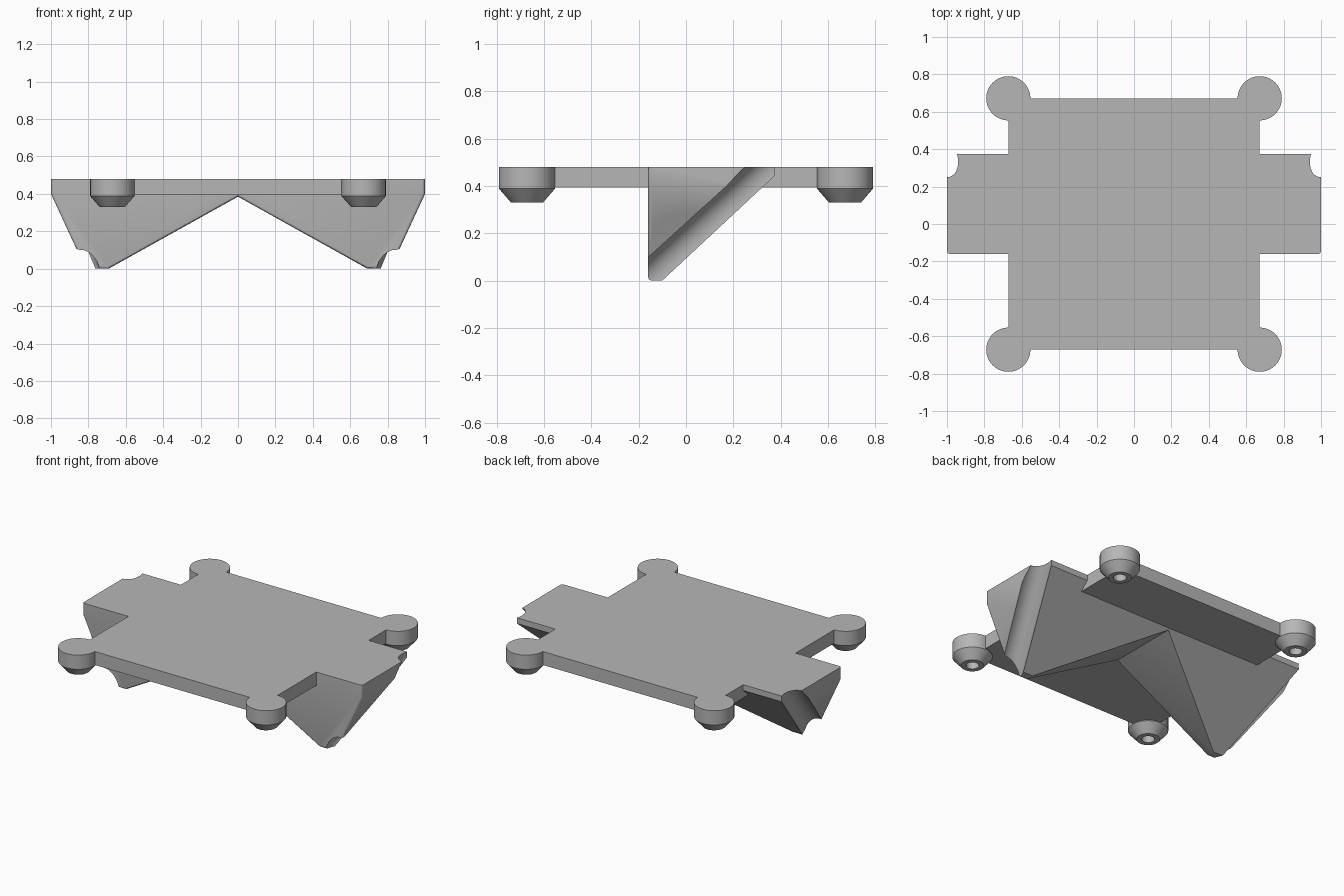
import bpy, bmesh
from math import radians, tau
from mathutils import Vector, Matrix

cube = bpy.data.objects.get("Cube")
if cube:
    bpy.data.objects.remove(cube, do_unlink=True)

TOP, HALF = 0.48, 0.672

grey = bpy.data.materials.new("plain_grey")
grey.use_nodes = True
colour = (0.47, 0.47, 0.47, 1)
grey.diffuse_color = colour
grey.node_tree.nodes["Principled BSDF"].inputs["Base Color"].default_value = colour


def make(name, bm):
    bmesh.ops.recalc_face_normals(bm, faces=bm.faces[:])
    mesh = bpy.data.meshes.new(name)
    bm.to_mesh(mesh)
    bm.free()
    mesh.materials.append(grey)
    ob = bpy.data.objects.new(name, mesh)
    bpy.context.collection.objects.link(ob)
    return ob


def smooth(ob):
    bpy.ops.object.select_all(action='DESELECT')
    ob.select_set(True)
    bpy.context.view_layer.objects.active = ob
    bpy.ops.object.shade_smooth_by_angle(angle=radians(30))


def lathe(points, closed=False, steps=64):
    """Turn an (r, z) outline about the z axis."""
    bm = bmesh.new()
    vs = [bm.verts.new((r, 0, z)) for r, z in points]
    edges = [bm.edges.new(p) for p in zip(vs, vs[1:])]
    if closed:
        edges.append(bm.edges.new((vs[-1], vs[0])))
    bmesh.ops.spin(bm, geom=vs + edges, axis=(0, 0, 1), cent=(0, 0, 0),
                   angle=tau, steps=steps, use_merge=False)
    bmesh.ops.remove_doubles(bm, verts=bm.verts[:], dist=1e-4)
    return bm


# Flat square plate
bm = bmesh.new()
bmesh.ops.create_cube(bm, size=1)
for v in bm.verts:
    v.co = (v.co.x * 2 * HALF, v.co.y * 2 * HALF, TOP if v.co.z > 0 else 0.393)
make("plate", bm)

# Round corner feet with a tapered end and a blind hole
foot_outline = [(0, TOP), (0.118, TOP), (0.118, 0.388), (0.068, 0.33),
                (0.038, 0.33), (0.038, 0.388), (0, 0.388)]
for sx, side in ((1, "left"), (-1, "right")):
    for sy, end in ((-1, "front"), (1, "back")):
        foot = make(f"{end}_{side}_foot", lathe(foot_outline))
        foot.location = (sx * HALF, sy * HALF, 0)
        smooth(foot)

# Wedge bracket: profile extruded from front to back
FRONT, BACK = -0.16, 0.375
profile = [(0, TOP), (0, 0.385), (0.692, 0), (0.815, 0), (1, 0.4), (1, TOP)]
bm = bmesh.new()
face = bm.faces.new([bm.verts.new((x, FRONT, z)) for x, z in profile])
ext = bmesh.ops.extrude_face_region(bm, geom=[face], use_keep_orig=True)
bmesh.ops.translate(bm, vec=(0, BACK - FRONT, 0),
                    verts=[g for g in ext["geom"] if isinstance(g, bmesh.types.BMVert)])
bmesh.ops.recalc_face_normals(bm, faces=bm.faces[:])

# Rounded front edges
soft = [e for e in bm.edges
        if all(abs(v.co.y - FRONT) < 1e-4 for v in e.verts)
        and not all(v.co.z > TOP - 1e-4 for v in e.verts)
        and not all(v.co.x < 1e-4 for v in e.verts)]
bmesh.ops.bevel(bm, geom=soft, offset=0.015, segments=3, profile=0.5,
                affect='EDGES', clamp_overlap=True)

# Sloping back face
cut = bmesh.ops.bisect_plane(bm, geom=bm.verts[:] + bm.edges[:] + bm.faces[:],
                             plane_co=(0, -0.1, 0), plane_no=(0, 0.44, -0.472),
                             clear_outer=True)
rim = [g for g in cut["geom_cut"] if isinstance(g, bmesh.types.BMEdge)]
bmesh.ops.holes_fill(bm, edges=rim, sides=0)
bracket = make("wedge_brackets", bm)

# Cutters along the tube seat: one groove and two curved strap tunnels
seat = Vector((0.82, -0.16, -0.005))
axis = Vector((0.205, 0.525, 0.485)).normalized()
turn = axis.to_track_quat('Z', 'Y').to_matrix().to_4x4()


def place(bm, along):
    bm.transform(Matrix.Translation(seat + axis * along) @ turn)
    return bm


groove = lathe([(0, -0.5), (0.078, -0.5), (0.078, 1.3), (0, 1.3)])
cutters = [make("groove_cutter", place(groove, 0))]
for along in (0.224, 0.65):
    ring = lathe([(0.14, -0.034), (0.168, -0.034), (0.168, 0.034), (0.14, 0.034)], True)
    cutters.append(make("tunnel_cutter", place(ring, along)))

for c in cutters:
    c.hide_render = True
    mod = bracket.modifiers.new("cut", 'BOOLEAN')
    mod.operation, mod.solver, mod.object = 'DIFFERENCE', 'EXACT', c

# Mirror to the other side and bake the result
mirror = bracket.modifiers.new("mirror", 'MIRROR')
mirror.use_axis[0] = True
bpy.context.view_layer.update()
baked = bpy.data.meshes.new_from_object(
    bracket.evaluated_get(bpy.context.evaluated_depsgraph_get()))
bracket.modifiers.clear()
bracket.data = baked
for c in cutters:
    bpy.data.objects.remove(c, do_unlink=True)
smooth(bracket)
